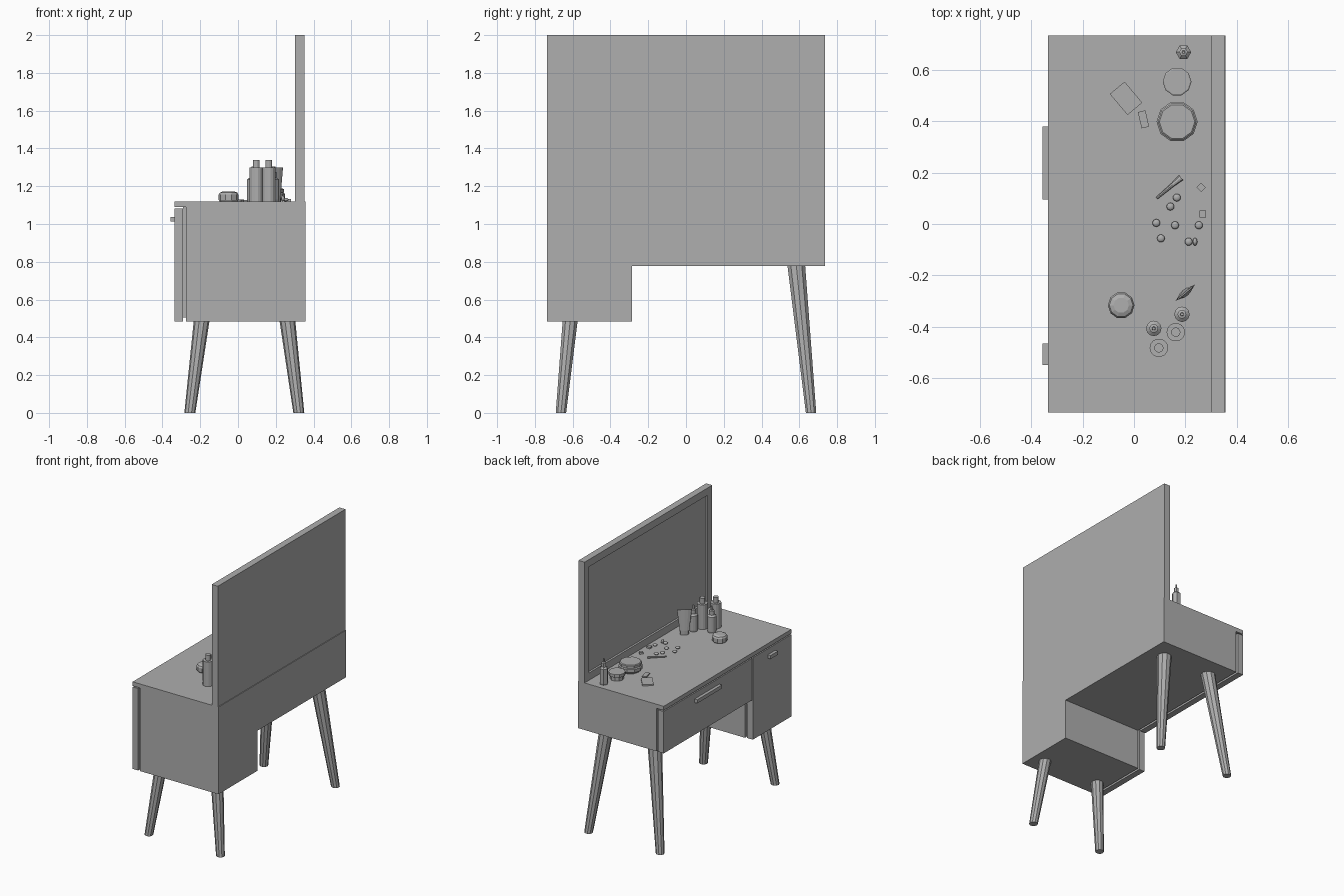
import bpy
import bmesh
from math import radians, pi, cos, sin
from mathutils import Vector, Matrix

cube = bpy.data.objects.get("Cube")
if cube:
    bpy.data.objects.remove(cube, do_unlink=True)

grey = bpy.data.materials.new("plain grey")
grey.use_nodes = True
grey.diffuse_color = (0.425, 0.425, 0.425, 1)
grey.node_tree.nodes["Principled BSDF"].inputs["Base Color"].default_value = grey.diffuse_color

BACK, FRONT, END = 0.357, -0.335, 0.735
TOP, UNDER, KNEE, FLOOR = 1.12, 1.09, 0.777, 0.485
SPLIT = -0.286


def finish(name, bm):
    bmesh.ops.recalc_face_normals(bm, faces=bm.faces)
    mesh = bpy.data.meshes.new(name)
    bm.to_mesh(mesh)
    bm.free()
    mesh.materials.append(grey)
    obj = bpy.data.objects.new(name, mesh)
    bpy.context.collection.objects.link(obj)
    return obj


def box(name, x, y, z, spin=0):
    """Box from three (low, high) ranges, turned about its own centre."""
    bm = bmesh.new()
    size = Vector([b - a for a, b in (x, y, z)])
    centre = Vector([(a + b) / 2 for a, b in (x, y, z)])
    move = Matrix.Translation(centre) @ Matrix.Rotation(radians(spin), 4, 'Z')
    bmesh.ops.create_cube(bm, size=1, matrix=move @ Matrix.Diagonal((*size, 1)))
    return finish(name, bm)


def slab(name, x, y, w, d, h, spin):
    """Small flat thing lying on the table top."""
    return box(name, (x - w / 2, x + w / 2), (y - d / 2, y + d / 2), (TOP, TOP + h), spin)


def loft(name, sections, sides):
    """Stack of ellipses (centre, radius a, radius b, turn) joined into a skin."""
    bm = bmesh.new()
    rings = []
    for (cx, cy, cz), a, b, turn in sections:
        rot = Matrix.Rotation(turn, 3, 'Z')
        angles = [2 * pi * i / sides for i in range(sides)]
        rings.append([bm.verts.new(Vector((cx, cy, cz)) + rot @ Vector((a * cos(t), b * sin(t), 0)))
                      for t in angles])
    for low, high in zip(rings, rings[1:]):
        for i in range(sides):
            j = (i + 1) % sides
            bm.faces.new((low[i], low[j], high[j], high[i]))
    bm.faces.new(rings[0][::-1])
    bm.faces.new(rings[-1])
    return finish(name, bm)


def turned(name, x, y, profile, sides=10):
    """Turned shape on the table top from (radius, height) pairs."""
    return loft(name, [((x, y, TOP + h), r, r, 0) for r, h in profile], sides)


def bead(name, x, y, size):
    """Rounded bead resting on the table top."""
    bm = bmesh.new()
    move = Matrix.Translation((x, y, TOP + size[2])) @ Matrix.Diagonal((*size, 1))
    bmesh.ops.create_uvsphere(bm, u_segments=16, v_segments=8, radius=1, matrix=move)
    for face in bm.faces:
        face.smooth = True
    return finish(name, bm)


# Carcass: cabinet, drawer case and table top
box("cabinet", (-0.275, BACK), (-END, SPLIT), (FLOOR, UNDER))
box("drawer_case", (-0.275, BACK), (SPLIT, END), (KNEE, UNDER))
box("table_top", (FRONT, BACK), (-END, END), (UNDER, TOP))

# Door and drawer fronts, each held off the case by a recessed spacer
fronts = (("door", -END, SPLIT - 0.005, FLOOR, -0.55, -0.465),
          ("drawer", SPLIT + 0.005, END, KNEE, 0.095, 0.38))
for name, y0, y1, z0, h0, h1 in fronts:
    box(name + "_front", (FRONT, -0.29), (y0, y1), (z0, UNDER - 0.008))
    box(name + "_spacer", (-0.29, -0.275), (y0 + 0.02, y1 - 0.02), (z0 + 0.02, UNDER))
    box(name + "_handle", (-0.357, FRONT), (h0, h1), (1.012, 1.038))

# Mirror with a frame around a sunken glass
mirror = box("mirror", (0.303, 0.352), (-END, END), (TOP, 2))
bm = bmesh.new()
bm.from_mesh(mirror.data)
bm.normal_update()
glass = [f for f in bm.faces if f.normal.x < -0.9]
bmesh.ops.inset_region(bm, faces=glass, thickness=0.075)
bmesh.ops.inset_region(bm, faces=glass, thickness=0.003, depth=-0.012)
bm.to_mesh(mirror.data)
bm.free()

# Splayed tapered legs, cut level at foot and top
for side, foot, lean in (("front", -0.255, 0.128), ("back", 0.322, -0.124)):
    for end, sign, height in (("cabinet", -1, FLOOR), ("drawer", 1, KNEE)):
        top = (foot + lean * height, sign * (0.662 - 0.1 * height), height)
        radius = 0.029 + 0.026 * height
        loft(f"{side}_{end}_leg",
             [((foot, sign * 0.662, 0), 0.029, 0.029, 0), (top, radius, radius, 0)], 10)

# Tall capped bottles
tall = [(0.036, 0), (0.036, 0.18), (0.018, 0.18), (0.018, 0.22)]
for i, (x, y) in enumerate([(0.163, -0.422), (0.097, -0.483)]):
    turned(f"tall_bottle_{i}", x, y, tall, 14)

# Small applicator bottles
small = [(0.028, 0), (0.03, 0.01), (0.03, 0.115), (0.017, 0.125),
         (0.017, 0.155), (0.007, 0.158), (0.006, 0.185)]
for i, (x, y, sides) in enumerate([(0.187, -0.352, 12), (0.077, -0.407, 12), (0.193, 0.67, 6)]):
    turned(f"small_bottle_{i}", x, y, small, sides)

# Lidded jars
turned("large_jar", 0.168, 0.399, [(0.06, 0), (0.08, 0.018), (0.08, 0.04), (0.07, 0.047),
                                   (0.075, 0.047), (0.075, 0.064), (0.069, 0.068)])
turned("medium_jar", 0.168, 0.555, [(0.045, 0), (0.045, 0.03), (0.056, 0.03),
                                    (0.056, 0.053), (0.051, 0.056)])
turned("domed_jar", -0.05, -0.317, [(0.047, 0.0), (0.052, 0.008), (0.052, 0.036),
                                    (0.046, 0.046), (0.03, 0.053)])

# Squeeze tube: oval foot, wide flat crimp on top
tilt = radians(40)
loft("squeeze_tube", [((0.2, -0.268, TOP), 0.03, 0.014, tilt),
                      ((0.2, -0.268, TOP + 0.03), 0.032, 0.014, tilt),
                      ((0.2, -0.268, TOP + 0.18), 0.05, 0.003, tilt)], 12)

# Compact, card and loose squares
slab("compact", -0.031, 0.49, 0.075, 0.107, 0.01, 40)
slab("card", 0.037, 0.408, 0.03, 0.065, 0.008, 13)
slab("square_pan_0", 0.262, 0.143, 0.025, 0.025, 0.012, 45)
slab("square_pan_1", 0.268, 0.039, 0.027, 0.027, 0.012, 0)

# Brush lying flat, wider at the bristle end
brush = loft("brush", [((0, 0, 0), 0.005, 0.005, 0), ((0, 0, 0.08), 0.008, 0.007, 0),
                       ((0, 0, 0.125), 0.012, 0.008, 0)], 8)
brush.rotation_mode = 'QUATERNION'
brush.rotation_quaternion = Vector((0.095, 0.08, 0)).to_track_quat('Z', 'Y')
brush.location = (0.088, 0.1, TOP + 0.008)

# Loose round beads, the last one standing on its rim
spots = [(0.167, 0.103), (0.142, 0.068), (0.087, 0.004), (0.16, -0.005),
         (0.253, -0.005), (0.105, -0.056), (0.213, -0.069)]
for i, (x, y) in enumerate(spots):
    bead(f"bead_{i}", x, y, (0.015, 0.015, 0.009))
bead("standing_bead", 0.238, -0.069, (0.009, 0.015, 0.015))
